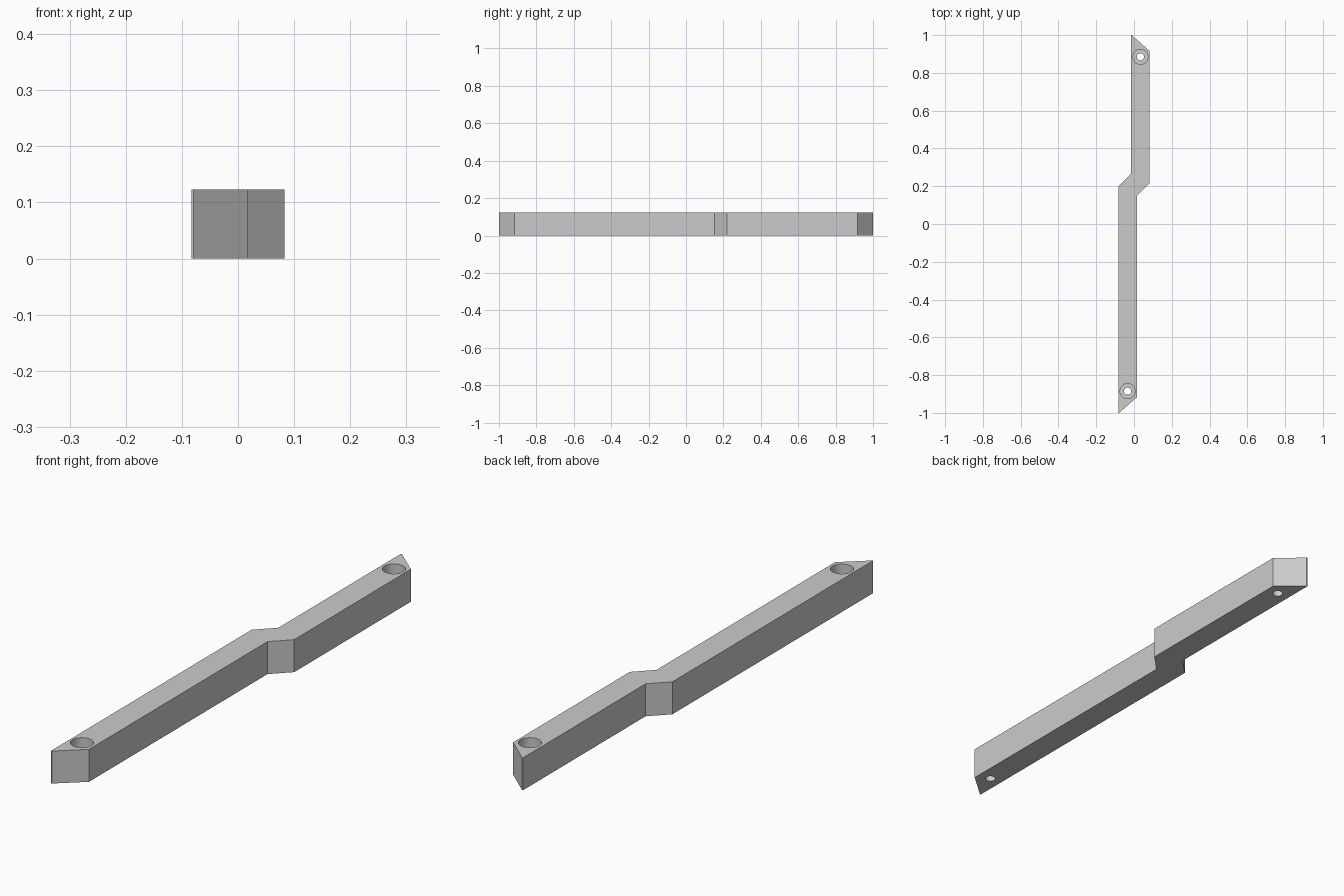
import bpy, bmesh

cube = bpy.data.objects.get("Cube")
if cube:
    bpy.data.objects.remove(cube, do_unlink=True)

HEIGHT = 0.123
HOLE_X, HOLE_Y = 0.034, 0.885

grey = bpy.data.materials.new("plain grey")
grey.use_nodes = True
colour = (0.6, 0.6, 0.6, 1)
grey.diffuse_color = colour
grey.node_tree.nodes["Principled BSDF"].inputs["Base Color"].default_value = colour

# Offset bar: extruded outline with slanted ends and a diagonal jog
outline = [(-0.083, -1), (-0.079, -1), (0.017, -0.916), (0.017, 0.152),
           (0.083, 0.218), (0.083, 0.916), (-0.013, 1), (-0.017, 1),
           (-0.017, 0.266), (-0.083, 0.2)]
bm = bmesh.new()
base = bm.faces.new([bm.verts.new((x, y, 0)) for x, y in outline])
top = bmesh.ops.extrude_face_region(bm, geom=[base])["geom"]
bmesh.ops.translate(bm, vec=(0, 0, HEIGHT),
                    verts=[v for v in top if isinstance(v, bmesh.types.BMVert)])
bmesh.ops.recalc_face_normals(bm, faces=bm.faces)
mesh = bpy.data.meshes.new("offset_bar")
bm.to_mesh(mesh)
bm.free()
bar = bpy.data.objects.new("offset_bar", mesh)
bpy.context.collection.objects.link(bar)
mesh.materials.append(grey)
bpy.context.view_layer.objects.active = bar


def drill(x, y, radius, bottom):
    """Cut a round hole from above the bar down to the given height."""
    upper = HEIGHT + 0.05
    bpy.ops.mesh.primitive_cylinder_add(vertices=48, radius=radius,
                                        depth=upper - bottom,
                                        location=(x, y, (upper + bottom) / 2))
    cutter = bpy.context.object
    cutter.name = "hole_cutter"
    cutter.hide_render = True
    cutter.data.materials.append(grey)
    cut = bar.modifiers.new("hole", 'BOOLEAN')
    cut.operation = 'DIFFERENCE'
    cut.solver = 'EXACT'
    cut.object = cutter
    bpy.context.view_layer.objects.active = bar
    bpy.ops.object.modifier_apply(modifier=cut.name)
    bpy.data.objects.remove(cutter, do_unlink=True)


# Counterbored screw hole at each end
for side in (-1, 1):
    drill(side * HOLE_X, side * HOLE_Y, 0.04, 0.04)
    drill(side * HOLE_X, side * HOLE_Y, 0.019, -0.05)

bpy.ops.object.select_all(action='DESELECT')
bar.select_set(True)
bpy.context.view_layer.objects.active = bar
bpy.ops.object.shade_smooth_by_angle()
